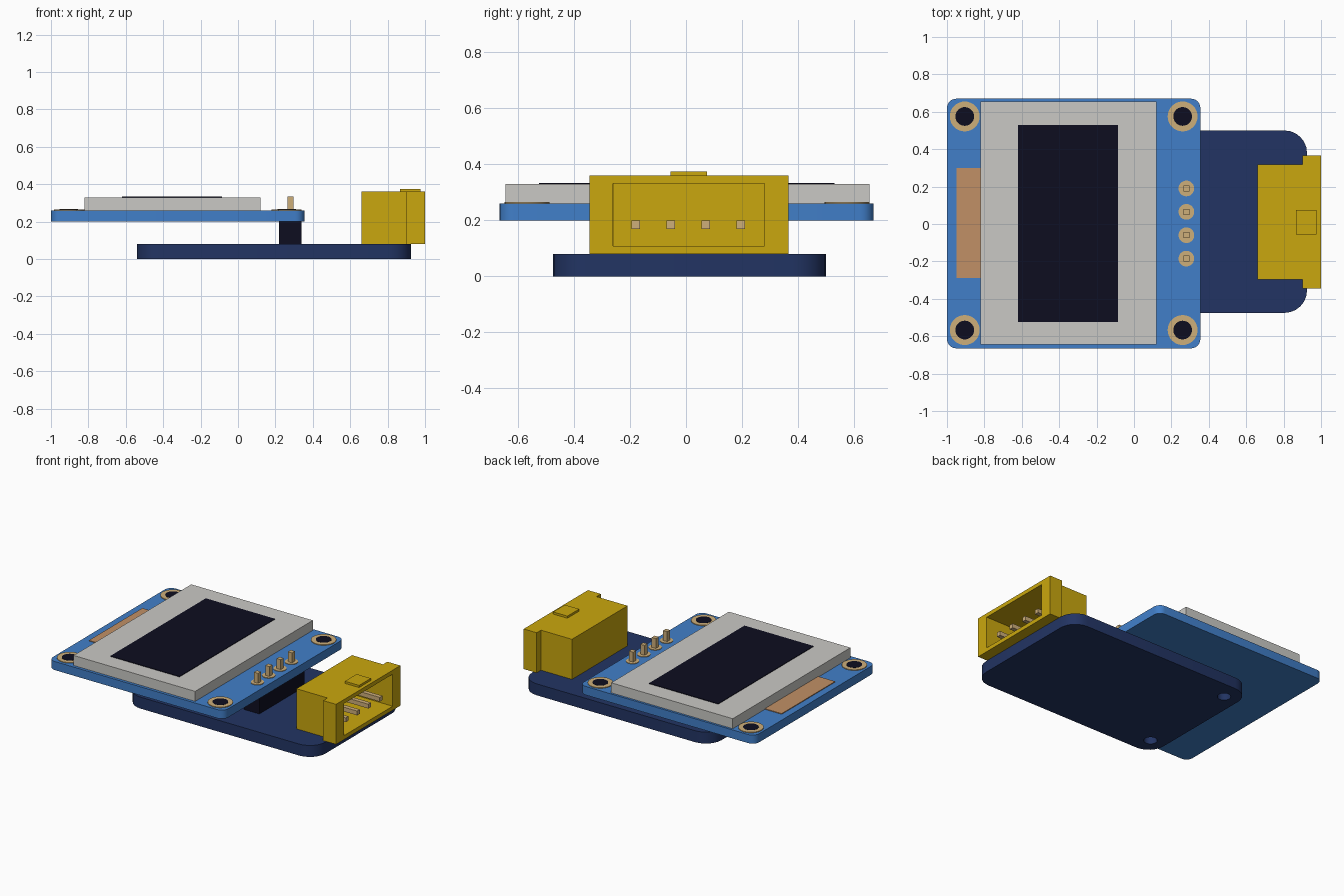
import bpy, bmesh, math

if "Cube" in bpy.data.objects:
    bpy.data.objects.remove(bpy.data.objects["Cube"], do_unlink=True)


def material(name, rgb):
    """Flat material from 0-255 display colour."""
    lin = [(c / 255 / 12.92) if c < 11 else ((c / 255 + 0.055) / 1.055) ** 2.4 for c in rgb]
    m = bpy.data.materials.new(name)
    m.use_nodes = True
    m.diffuse_color = (*lin, 1)
    m.node_tree.nodes["Principled BSDF"].inputs["Base Color"].default_value = (*lin, 1)
    return m


navy = material("navy board", (34, 52, 99))
blue = material("blue board", (65, 127, 201))
grey = material("light grey glass", (202, 201, 197))
black = material("near black", (13, 13, 32))
copper = material("copper ribbon", (193, 144, 102))
tan = material("tan metal", (206, 175, 122))
yellow = material("yellow plastic", (202, 167, 14))


def finish(name, bm, mat):
    bmesh.ops.remove_doubles(bm, verts=bm.verts, dist=1e-5)
    bmesh.ops.recalc_face_normals(bm, faces=bm.faces)
    mesh = bpy.data.meshes.new(name)
    bm.to_mesh(mesh)
    bm.free()
    mesh.materials.append(mat)
    ob = bpy.data.objects.new(name, mesh)
    bpy.context.collection.objects.link(ob)
    return ob


def box(name, x, y, z, mat):
    """Box from (low, high) ranges."""
    bm = bmesh.new()
    bmesh.ops.create_cube(bm, size=1)
    for v in bm.verts:
        v.co = [r[0] if c < 0 else r[1] for c, r in zip(v.co, (x, y, z))]
    return finish(name, bm, mat)


def circle(cx, cy, r, n=32):
    return [(cx + r * math.cos(math.tau * i / n), cy + r * math.sin(math.tau * i / n))
            for i in range(n)]


def rounded(x, y, r, n=6):
    """Rounded rectangle outline."""
    corners = [(x[1] - r, y[1] - r), (x[0] + r, y[1] - r),
               (x[0] + r, y[0] + r), (x[1] - r, y[0] + r)]
    return [(cx + r * math.cos(math.pi / 2 * (k + i / n)), cy + r * math.sin(math.pi / 2 * (k + i / n)))
            for k, (cx, cy) in enumerate(corners) for i in range(n + 1)]


def slab(name, loops, z, mat):
    """Extruded outline; every loop after the first is a hole."""
    cu = bpy.data.curves.new(name, "CURVE")
    cu.dimensions, cu.fill_mode = "2D", "BOTH"
    cu.extrude = (z[1] - z[0]) / 2
    for loop in loops:
        s = cu.splines.new("POLY")
        s.points.add(len(loop) - 1)
        for p, (px, py) in zip(s.points, loop):
            p.co = (px, py, 0, 1)
        s.use_cyclic_u = True
    tmp = bpy.data.objects.new(name + " outline", cu)
    bpy.context.collection.objects.link(tmp)
    deps = bpy.context.evaluated_depsgraph_get()
    mesh = bpy.data.meshes.new_from_object(tmp.evaluated_get(deps))
    bm = bmesh.new()
    bm.from_mesh(mesh)
    bmesh.ops.translate(bm, verts=bm.verts, vec=(0, 0, (z[0] + z[1]) / 2))
    bpy.data.objects.remove(tmp, do_unlink=True)
    bpy.data.curves.remove(cu)
    bpy.data.meshes.remove(mesh)
    return finish(name, bm, mat)


# Boards
slab("lower_board", [rounded((-0.54, 0.925), (-0.475, 0.50), 0.12),
                     circle(-0.43, 0.375, 0.043), circle(-0.43, -0.35, 0.043)], (0, 0.08), navy)
slab("upper_board", [rounded((-1, 0.355), (-0.665, 0.67), 0.05)], (0.20, 0.26), blue)

# Display glass, active area and ribbon
box("display_glass", (-0.82, 0.12), (-0.645, 0.655), (0.26, 0.33), grey)
box("display_area", (-0.62, -0.085), (-0.525, 0.53), (0.33, 0.334), black)
box("ribbon", (-0.95, -0.82), (-0.29, 0.30), (0.26, 0.265), copper)

# Mounting hole rings in the corners
for i, (x, y) in enumerate((x, y) for x in (-0.905, 0.26) for y in (-0.567, 0.575)):
    slab(f"mount_ring_{i}", [circle(x, y, 0.08), circle(x, y, 0.05)], (0.26, 0.265), tan)
    slab(f"mount_hole_{i}", [circle(x, y, 0.05)], (0.26, 0.266), black)

# Pin header between the boards
box("header_block", (0.22, 0.34), (-0.25, 0.25), (0.08, 0.20), black)
for i in range(4):
    y = -0.185 + 0.125 * i
    slab(f"header_pad_{i}", [circle(0.28, y, 0.042)], (0.26, 0.264), tan)
    box(f"header_pin_{i}", (0.264, 0.296), (y - 0.016, y + 0.016), (0.20, 0.333), tan)

# Socket shell: T outline extruded up, open cavity on the +x end
half = [(0.66, 0.307), (0.90, 0.307), (0.90, 0.355), (1.0, 0.355)]
mid = 0.01
outline = [(x, mid + y) for x, y in half] + [(x, mid - y) for x, y in reversed(half)]
bm = bmesh.new()
base = bm.faces.new([bm.verts.new((x, y, 0.08)) for x, y in outline])
up = bmesh.ops.extrude_face_region(bm, geom=[base], use_keep_orig=True)
bmesh.ops.translate(bm, verts=[g for g in up["geom"] if isinstance(g, bmesh.types.BMVert)],
                    vec=(0, 0, 0.28))
bmesh.ops.recalc_face_normals(bm, faces=bm.faces)
front = max(bm.faces, key=lambda f: f.calc_center_median().x)
bmesh.ops.inset_individual(bm, faces=[front], thickness=0.04)
for v in front.verts:
    v.co.y = mid + math.copysign(0.27, v.co.y - mid)
bmesh.ops.inset_individual(bm, faces=[front], thickness=0.001, depth=-0.1)
for v in front.verts:
    v.co.x = 0.72
finish("socket_shell", bm, yellow)
box("socket_tab", (0.865, 0.975), (-0.055, 0.075), (0.36, 0.375), yellow)
for i in range(4):
    y = -0.18 + 0.125 * i
    box(f"socket_pin_{i}", (0.72, 0.97), (y - 0.015, y + 0.015), (0.17, 0.20), tan)
